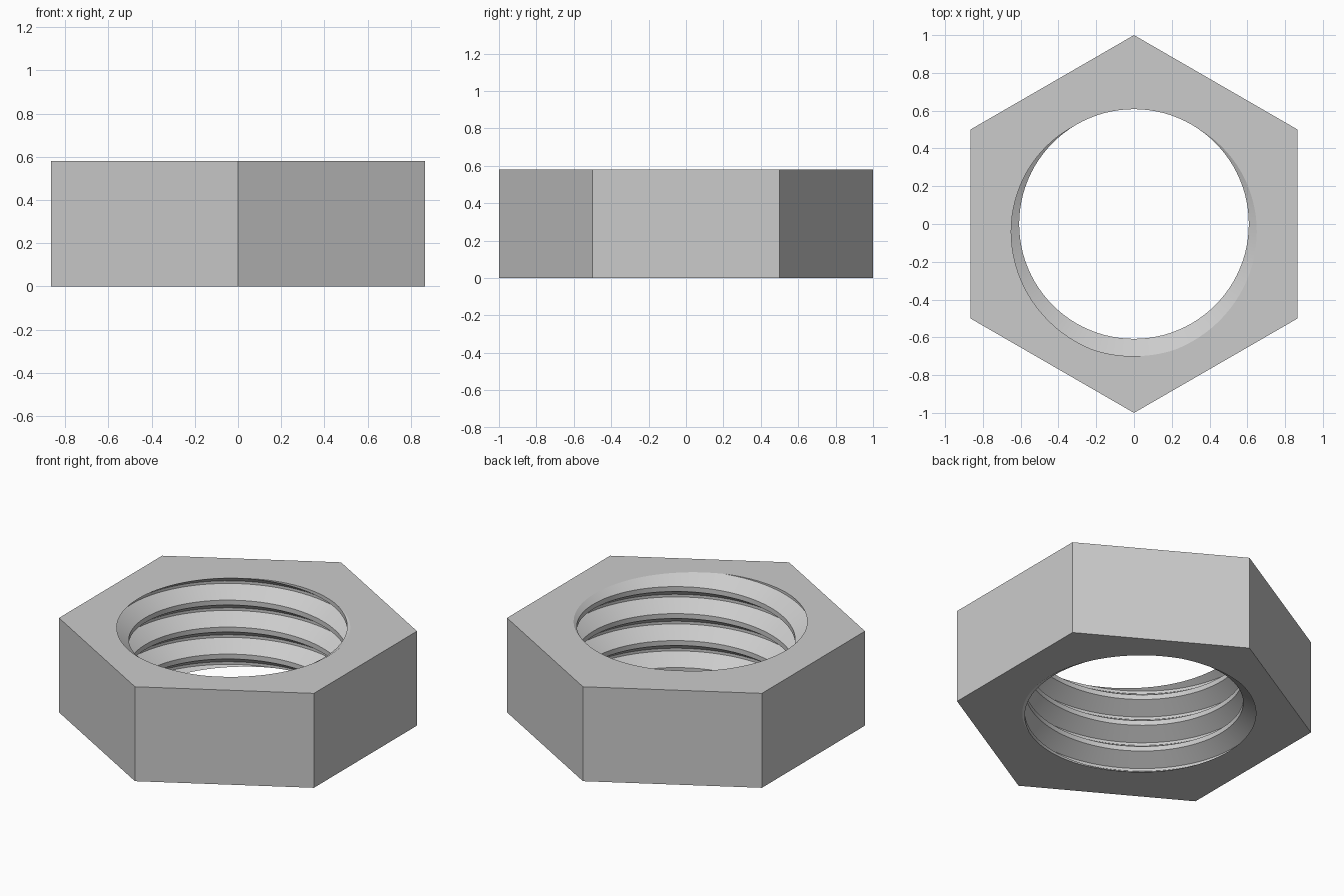
import bpy, bmesh
from math import pi, sin, cos, radians

cube = bpy.data.objects.get("Cube")
if cube:
    bpy.data.objects.remove(cube, do_unlink=True)

HEIGHT = 0.58
TURNS = 3.5
PITCH = HEIGHT / TURNS
MINOR, MAJOR = 0.608, 0.70
SEGMENTS = 96

steel = bpy.data.materials.new("grey steel")
steel.use_nodes = True
colour = (0.6, 0.6, 0.6, 1)
steel.diffuse_color = colour
steel.node_tree.nodes["Principled BSDF"].inputs["Base Color"].default_value = colour

bm = bmesh.new()

# Threaded bore: a trapezoid groove swept up a right-handed helix, overlong at both ends
groove = [(-0.41, MINOR), (-0.05, MAJOR), (0.05, MAJOR), (0.41, MINOR)]
step = len(groove)
rows = [(turn + f, r) for turn in range(-2, 6) for f, r in groove]
columns = []
for s in range(SEGMENTS):
    a = 2 * pi * s / SEGMENTS
    columns.append([bm.verts.new((r * sin(a), -r * cos(a),
                                  HEIGHT + PITCH * (f + s / SEGMENTS - 4)))
                    for f, r in rows])
for s in range(SEGMENTS):
    here = columns[s]
    # The seam joins one full turn higher
    after = columns[s + 1] if s + 1 < SEGMENTS else columns[0][step:]
    for i in range(len(after) - 1):
        bm.faces.new((here[i], here[i + 1], after[i + 1], after[i]))

# Trim the bore flush with the two end faces
for z, direction in ((0, -1), (HEIGHT, 1)):
    bmesh.ops.bisect_plane(bm, geom=bm.verts[:] + bm.edges[:] + bm.faces[:], dist=1e-6,
                           plane_co=(0, 0, z), plane_no=(0, 0, direction), clear_outer=True)
bmesh.ops.remove_doubles(bm, verts=bm.verts[:], dist=1e-5)

# Six outer walls
corners = [(sin(k * pi / 3), cos(k * pi / 3)) for k in range(6)]
low = [bm.verts.new((x, y, 0)) for x, y in corners]
high = [bm.verts.new((x, y, HEIGHT)) for x, y in corners]
for k in range(6):
    n = (k + 1) % 6
    bm.faces.new((low[k], high[k], high[n], low[n]))

# Flat end faces between the hexagon and the bore
for z, direction in ((0, -1), (HEIGHT, 1)):
    rim = [e for e in bm.edges if e.is_boundary
           and all(abs(v.co.z - z) < 1e-4 for v in e.verts)]
    bmesh.ops.triangle_fill(bm, edges=rim, use_beauty=True, normal=(0, 0, direction))
bmesh.ops.recalc_face_normals(bm, faces=bm.faces[:])

mesh = bpy.data.meshes.new("hex_nut")
bm.to_mesh(mesh)
bm.free()
mesh.materials.append(steel)
nut = bpy.data.objects.new("hex_nut", mesh)
bpy.context.collection.objects.link(nut)

# Smooth around the bore, crisp on every real edge
bpy.ops.object.select_all(action='DESELECT')
nut.select_set(True)
bpy.context.view_layer.objects.active = nut
bpy.ops.object.shade_smooth_by_angle(angle=radians(25))
